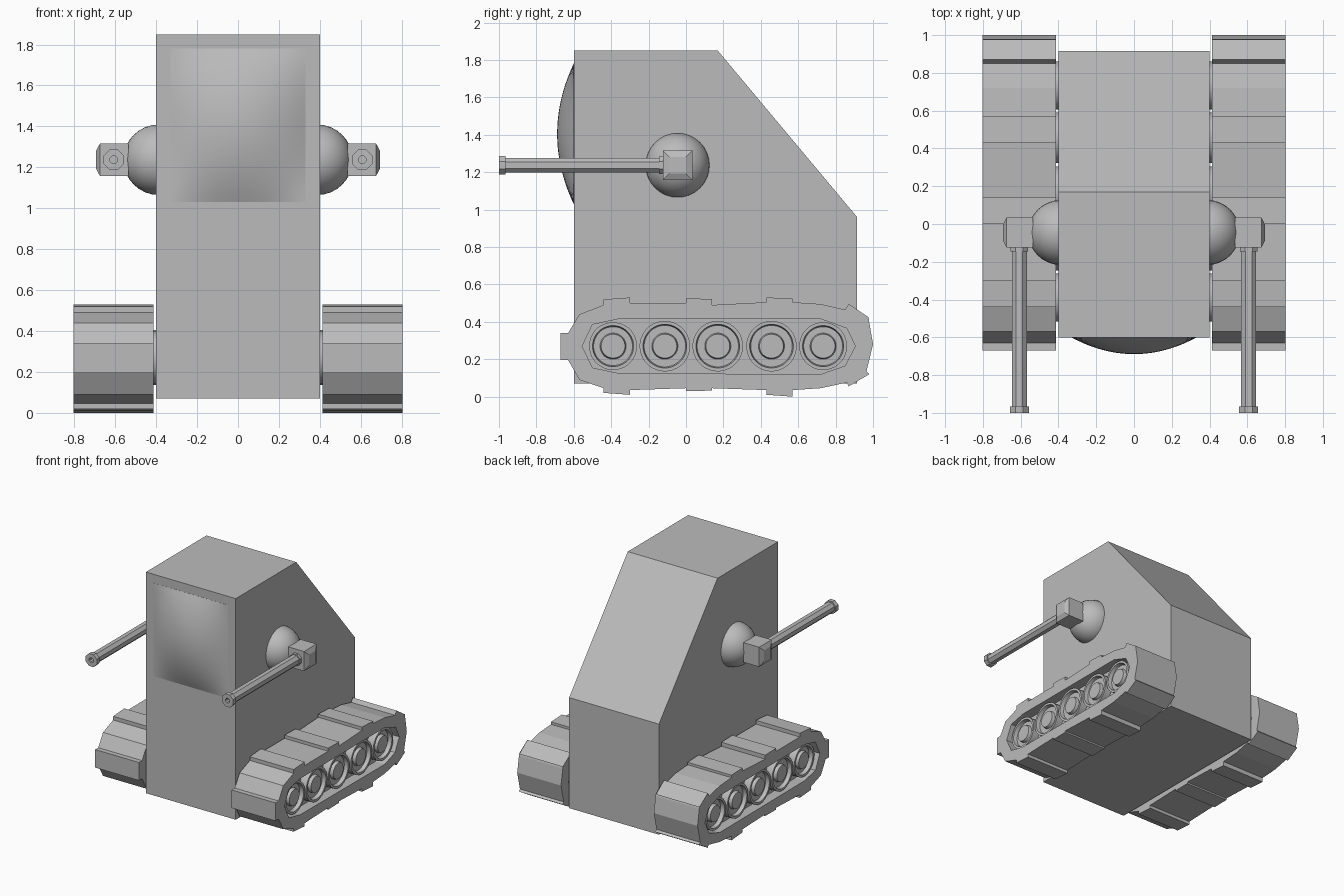
import bpy, bmesh, math
from mathutils import Vector

if "Cube" in bpy.data.objects:
    bpy.data.objects.remove(bpy.data.objects["Cube"])

grey = bpy.data.materials.new("plain_grey")
grey.diffuse_color = (0.5, 0.5, 0.5, 1)
grey.use_nodes = True
grey.node_tree.nodes["Principled BSDF"].inputs["Base Color"].default_value = grey.diffuse_color


def finish(name, bm, mirror=False, smooth=None):
    bmesh.ops.recalc_face_normals(bm, faces=bm.faces)
    me = bpy.data.meshes.new(name)
    bm.to_mesh(me)
    bm.free()
    me.materials.append(grey)
    ob = bpy.data.objects.new(name, me)
    bpy.context.collection.objects.link(ob)
    if smooth:
        bpy.ops.object.select_all(action='DESELECT')
        ob.select_set(True)
        bpy.context.view_layer.objects.active = ob
        bpy.ops.object.shade_smooth_by_angle(angle=math.radians(smooth))
    if mirror:
        ob.modifiers.new("mirror", 'MIRROR').use_mirror_merge = False
    return ob


def prism(name, loops, x0, x1, mirror=False):
    """Extrude (y, z) outlines along x; a second loop becomes a hole."""
    bm = bmesh.new()
    edges = []
    for loop in loops:
        vs = [bm.verts.new((x0, y, z)) for y, z in loop]
        edges += [bm.edges.new((vs[i - 1], vs[i])) for i in range(len(vs))]
    if len(loops) == 1:
        bm.faces.new(vs)
    else:
        bmesh.ops.triangle_fill(bm, edges=edges, use_beauty=True, normal=(1, 0, 0))
    ext = bmesh.ops.extrude_face_region(bm, geom=bm.faces[:], use_keep_orig=True)
    for v in ext["geom"]:
        if isinstance(v, bmesh.types.BMVert):
            v.co.x = x1
    return finish(name, bm, mirror)


def lathe(name, profile, centre, axis, n, smooth=None):
    """Revolve (distance along axis, radius) points round the x or y axis."""
    bm = bmesh.new()
    rings = []
    for d, r in profile:
        ring = []
        for i in range(n):
            a = 2 * math.pi * (i + 0.5) / n
            p, q = r * math.cos(a), r * math.sin(a)
            off = Vector((d, p, q)) if axis == 'x' else Vector((p, d, q))
            ring.append(bm.verts.new(Vector(centre) + off))
        rings.append(ring)
    for a, b in zip(rings, rings[1:]):
        for i in range(n):
            bm.faces.new((a[i - 1], a[i], b[i], b[i - 1]))
    bm.faces.new(rings[0])
    bm.faces.new(rings[-1])
    return finish(name, bm, True, smooth)


# Cab body with sloped back
prism("body", [[(-.6, .07), (-.6, 1.85), (.17, 1.85), (.915, .96), (.915, .07)]], -.4, .4)

# Bulging front window
bm = bmesh.new()
bmesh.ops.create_grid(bm, x_segments=20, y_segments=20, size=1)
for v in bm.verts:
    u, w = v.co.x, v.co.y
    v.co = (.33 * u, -.601 - .088 * (1 - u * u) * (1 - w * w), 1.405 + .375 * w)
rim = [e for e in bm.edges if e.is_boundary]
ext = bmesh.ops.extrude_edge_only(bm, edges=rim)
for g in ext["geom"]:
    if isinstance(g, bmesh.types.BMVert):
        g.co.y = -.59
finish("front_window", bm, smooth=30)

# Ball shoulders
bm = bmesh.new()
bmesh.ops.create_uvsphere(bm, u_segments=32, v_segments=16, radius=.172)
bmesh.ops.translate(bm, verts=bm.verts, vec=(.388, -.045, 1.237))
finish("shoulder_ball", bm, True, 40)

# Gun mount blocks with raised outer pad
bm = bmesh.new()
bmesh.ops.create_cube(bm, size=1)
for v in bm.verts:
    v.co = (.605 + v.co.x * .14, -.045 + v.co.y * .158, 1.237 + v.co.z * .158)
bm.normal_update()
outer = [f for f in bm.faces if f.normal.x > .9]
cap = bmesh.ops.extrude_discrete_faces(bm, faces=outer)["faces"][0]
c = cap.calc_center_median()
for v in cap.verts:
    v.co = c + (v.co - c) * .56 + Vector((.018, 0, 0))
finish("gun_mount", bm, True)

# Eight-sided gun barrels with collar, muzzle flange and bore
lathe("gun_barrel", [(-.08, .05), (-.145, .05), (-.145, .043), (-.965, .043), (-.965, .054),
                     (-1.0, .054), (-1.0, .02), (-.95, .02)], (.607, 0, 1.237), 'y', 8)

# Track belts: treaded outline with hollow centre
outer = [(-.67, .34), (-.67, .195), (-.63, .195), (-.57, .09), (-.44, .045), (-.44, .02),
         (-.3, .01), (-.3, .035), (0, .045), (0, .03), (.14, .032), (.14, .045),
         (.43, .035), (.43, .01), (.57, 0), (.57, .035), (.72, .045), (.86, .075),
         (.87, .055), (.98, .12), (.965, .135), (1.0, .28), (.965, .42), (.98, .41),
         (.87, .495), (.85, .465), (.72, .495), (.57, .505), (.57, .525), (.43, .53),
         (.43, .505), (.14, .49), (.14, .522), (0, .525), (0, .5), (-.3, .5),
         (-.3, .53), (-.44, .52), (-.44, .49), (-.57, .44), (-.63, .34)]
inner = [(-.555, .27), (-.5, .385), (-.36, .415), (.72, .415), (.86, .365),
         (.905, .27), (.85, .165), (.72, .12), (-.36, .125), (-.5, .155)]
# remove the one overlapping lug corner so the outline stays simple
outer[outer.index((.965, .42))] = (.975, .425)
prism("track_belt", [outer, inner], .413, .803, True)

# Recessed plate behind the wheels
prism("track_plate", [inner], .42, .72, True)

# Road wheels with rim, groove and hub
for i, y in enumerate((-.39, -.113, .17, .457, .733)):
    r = .135 if 0 < i < 4 else .128
    lathe(f"road_wheel_{i + 1}", [(.395, r), (.78, r), (.78, r - .018), (.75, r - .024),
                                  (.75, .07), (.775, .064)], (0, y, .27), 'x', 32, 35)
